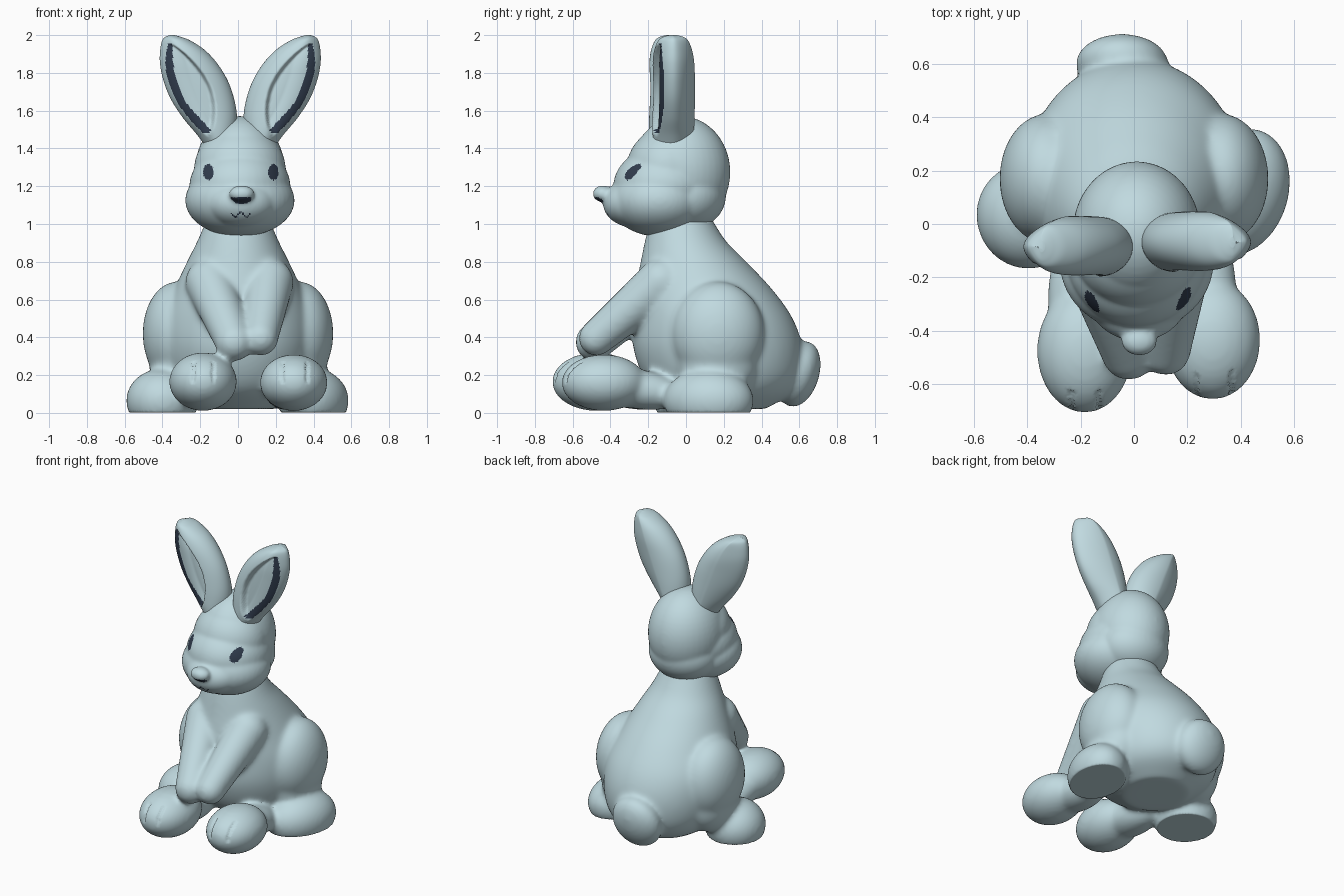
import bpy, bmesh, math
from mathutils import Vector, Matrix, Euler

if "Cube" in bpy.data.objects:
    bpy.data.objects.remove(bpy.data.objects["Cube"])


def material(name, rgb):
    m = bpy.data.materials.new(name)
    m.diffuse_color = (*rgb, 1)
    m.use_nodes = True
    m.node_tree.nodes["Principled BSDF"].inputs["Base Color"].default_value = m.diffuse_color
    return m


FUR = material("pale blue grey", (0.53, 0.70, 0.745))
DARK = material("dark slate", (0.03, 0.045, 0.075))


def ball(bm, c, r, rot=(0, 0, 0)):
    mat = Matrix.Translation(c) @ Euler(rot).to_matrix().to_4x4() @ Matrix.Diagonal((*r, 1))
    bmesh.ops.create_uvsphere(bm, u_segments=40, v_segments=24, radius=1, matrix=mat)


def limb(bm, a, b, ra, rb, n=12):
    a, b = Vector(a), Vector(b)
    for i in range(n + 1):
        t = i / n
        ball(bm, a.lerp(b, t), [ra + (rb - ra) * t] * 3)


def spline(rows, n):
    """Catmull-Rom resampling of a list of stations."""
    p = [rows[0]] + rows + [rows[-1]]
    out = []
    for i in range(1, len(p) - 2):
        for k in range(n):
            t = k / n
            out.append([0.5 * (2 * b + (c - a) * t + (2 * a - 5 * b + 4 * c - d) * t * t
                               + (3 * b - a - 3 * c + d) * t ** 3)
                        for a, b, c, d in zip(*p[i - 1:i + 3])])
    return out + [list(rows[-1])]


def loft(bm, rows, n, tweak=None):
    """Stack of elliptical rings; each row is x0, x1, y0, y1, z."""
    rings = []
    for x0, x1, y0, y1, z in rows:
        ring = []
        for k in range(n):
            a = 2 * math.pi * k / n
            s, f = math.cos(a), math.sin(a)
            y = (y0 + y1) / 2 + (y1 - y0) / 2 * f
            if tweak:
                y += tweak(s, f, z)
            ring.append(bm.verts.new(((x0 + x1) / 2 + (x1 - x0) / 2 * s, y, z)))
        rings.append(ring)
    grid = {}
    for i in range(len(rings) - 1):
        for k in range(n):
            j = (k + 1) % n
            f = bm.faces.new((rings[i][k], rings[i][j], rings[i + 1][j], rings[i + 1][k]))
            grid[f] = (math.cos(2 * math.pi * (k + 0.5) / n), math.sin(2 * math.pi * (k + 0.5) / n),
                       (rows[i][4] + rows[i + 1][4]) / 2)
    bm.faces.new(rings[0][::-1])
    bm.faces.new(rings[-1])
    return grid


def finish(name, bm):
    bmesh.ops.recalc_face_normals(bm, faces=bm.faces)
    for f in bm.faces:
        f.smooth = True
    me = bpy.data.meshes.new(name)
    bm.to_mesh(me)
    bm.free()
    me.materials.append(FUR)
    me.materials.append(DARK)
    ob = bpy.data.objects.new(name, me)
    bpy.context.collection.objects.link(ob)
    return ob


def fuse(bm, voxel, iters):
    """Merge overlapping parts into one soft skin, returned as a bmesh."""
    ob = finish("blend", bm)
    mod = ob.modifiers.new("skin", 'REMESH')
    mod.mode, mod.voxel_size = 'VOXEL', voxel
    sm = ob.modifiers.new("soften", 'SMOOTH')
    sm.factor, sm.iterations = 0.5, iters
    bpy.context.view_layer.update()
    dg = bpy.context.evaluated_depsgraph_get()
    me = bpy.data.meshes.new_from_object(ob.evaluated_get(dg))
    out = bmesh.new()
    out.from_mesh(me)
    bpy.data.objects.remove(ob)
    bpy.data.meshes.remove(me)
    out.normal_update()
    for f in out.faces:
        f.material_index = 0
    return out


# Body: torso, thighs, feet, arms and tail in one skin
bm = bmesh.new()
torso = [(0.02, 0.0, 0.42, 0.2), (0.1, -0.15, 0.55, 0.32), (0.2, -0.23, 0.61, 0.38),
         (0.35, -0.28, 0.615, 0.41), (0.5, -0.28, 0.565, 0.4), (0.65, -0.27, 0.46, 0.34),
         (0.8, -0.24, 0.32, 0.27), (0.9, -0.22, 0.22, 0.22), (0.98, -0.2, 0.165, 0.185),
         (1.06, -0.17, 0.12, 0.15)]
loft(bm, spline([(-w, w, y0, y1, z) for z, y0, y1, w in torso], 5), 64)
for s in (-1, 1):
    ball(bm, (s * 0.325, 0.17, 0.42), (0.18, 0.245, 0.275))          # thigh
    ball(bm, (s * 0.32, 0.17, 0.26), (0.15, 0.21, 0.2))              # shank above the side foot
# side feet, widest near the ground
ball(bm, (0.40, 0.12, 0.065), (0.18, 0.245, 0.17), (0, 0, -0.3))
ball(bm, (-0.40, 0.03, 0.065), (0.192, 0.2, 0.17), (0, 0, 0.3))
# front feet: round toes with a tapering heel
ball(bm, (-0.185, -0.475, 0.165), (0.18, 0.235, 0.155))
ball(bm, (-0.20, -0.28, 0.125), (0.125, 0.26, 0.105), (-0.15, 0, 0))
ball(bm, (0.295, -0.435, 0.16), (0.18, 0.225, 0.15))
ball(bm, (0.26, -0.25, 0.125), (0.125, 0.25, 0.105), (-0.15, 0, 0))
# arms
limb(bm, (-0.15, -0.13, 0.69), (-0.02, -0.485, 0.375), 0.13, 0.102)
limb(bm, (0.165, -0.13, 0.69), (0.12, -0.475, 0.395), 0.13, 0.094)
# tail
ball(bm, (-0.045, 0.6, 0.205), (0.175, 0.105, 0.18), (-0.3, 0, 0))
bm = fuse(bm, 0.0125, 26)
for v in bm.verts:
    x, y, z = v.co
    # toe grooves
    if y < -0.5 and 0.16 < z < 0.27 and min(abs(x - g) for g in (-0.235, -0.13, 0.235, 0.365)) < 0.008:
        v.co -= v.normal * 0.009
    v.co.z = max(v.co.z, 0.003)
finish("body", bm)

# Head: skull, nape, brow, cheeks, muzzle and nose
bm = bmesh.new()
ball(bm, (0.01, -0.03, 1.275), (0.24, 0.265, 0.297))
ball(bm, (0.01, 0.0, 1.15), (0.235, 0.212, 0.185))
ball(bm, (0.01, -0.09, 1.29), (0.243, 0.225, 0.225))
ball(bm, (0.01, -0.11, 1.2), (0.268, 0.275, 0.215))
ball(bm, (0.01, -0.14, 1.125), (0.29, 0.265, 0.192))
ball(bm, (0.015, -0.27, 1.11), (0.19, 0.17, 0.13))
ball(bm, (0.02, -0.44, 1.16), (0.068, 0.055, 0.045))
bm = fuse(bm, 0.009, 18)
for f in bm.faces:
    x, y, z = f.calc_center_median()
    dx = abs(x - 0.015)
    eye = y < -0.1 and ((dx - 0.172) / 0.027) ** 2 + ((z - 1.275) / 0.043) ** 2 < 1
    nose = y < -0.435 and dx < 0.055 and 1.1 < z < 1.15 and f.normal.z < -0.5
    mouth = y < -0.36 and dx < 0.055 and abs(z - 1.05 - 0.012 * math.cos(dx * 105)) < 0.0042
    f.material_index = int(eye or nose or mouth)
finish("head", bm)


# Ears: hollow front with a dark band beside the outer rim
def hollow(z):
    h = math.sqrt(max(0, 1 - ((z - 1.715) / 0.24) ** 2))
    return 0.55 - 0.95 * h, 0.55 + 0.31 * h


def ear_shape(s, f, z):
    out = max(0, s)
    if f > 0:
        return -0.035 * out * f             # back thins towards the outer edge
    lo, hi = hollow(z)
    dip = 0.045 * min(1, (hi - s) / 0.75) * min(1, (s - lo) / 0.12) if lo < s < hi else 0
    return dip - 0.03 * out * out * f       # front turns outwards


ear = [(-0.15, -0.04, 0.09, 1.38), (-0.215, -0.015, 0.108, 1.47), (-0.29, -0.005, 0.113, 1.56),
       (-0.355, -0.02, 0.115, 1.66), (-0.395, -0.055, 0.115, 1.76), (-0.413, -0.11, 0.112, 1.85),
       (-0.412, -0.175, 0.1, 1.92), (-0.402, -0.25, 0.08, 1.97), (-0.385, -0.3, 0.055, 1.99),
       (-0.36, -0.335, 0.02, 2.0)]
for name, side, yc in (("left_ear", -1, -0.085), ("right_ear", 1, -0.068)):
    bm = bmesh.new()
    rows = [((xi, xo, yc - d, yc + d, z) if side < 0 else (0.024 - xi, 0.024 - xo, yc - d, yc + d, z))
            for xo, xi, d, z in ear]
    for f, (s, fr, z) in loft(bm, spline(rows, 8), 112, ear_shape).items():
        lo, hi = hollow(z)
        band = 0.27 + 0.25 * max(0, 1.64 - z) / 0.15     # wider low down
        f.material_index = int(fr < 0 and lo < s < hi and s > hi - band and hi - lo > 0.15)
    finish(name, bm)
